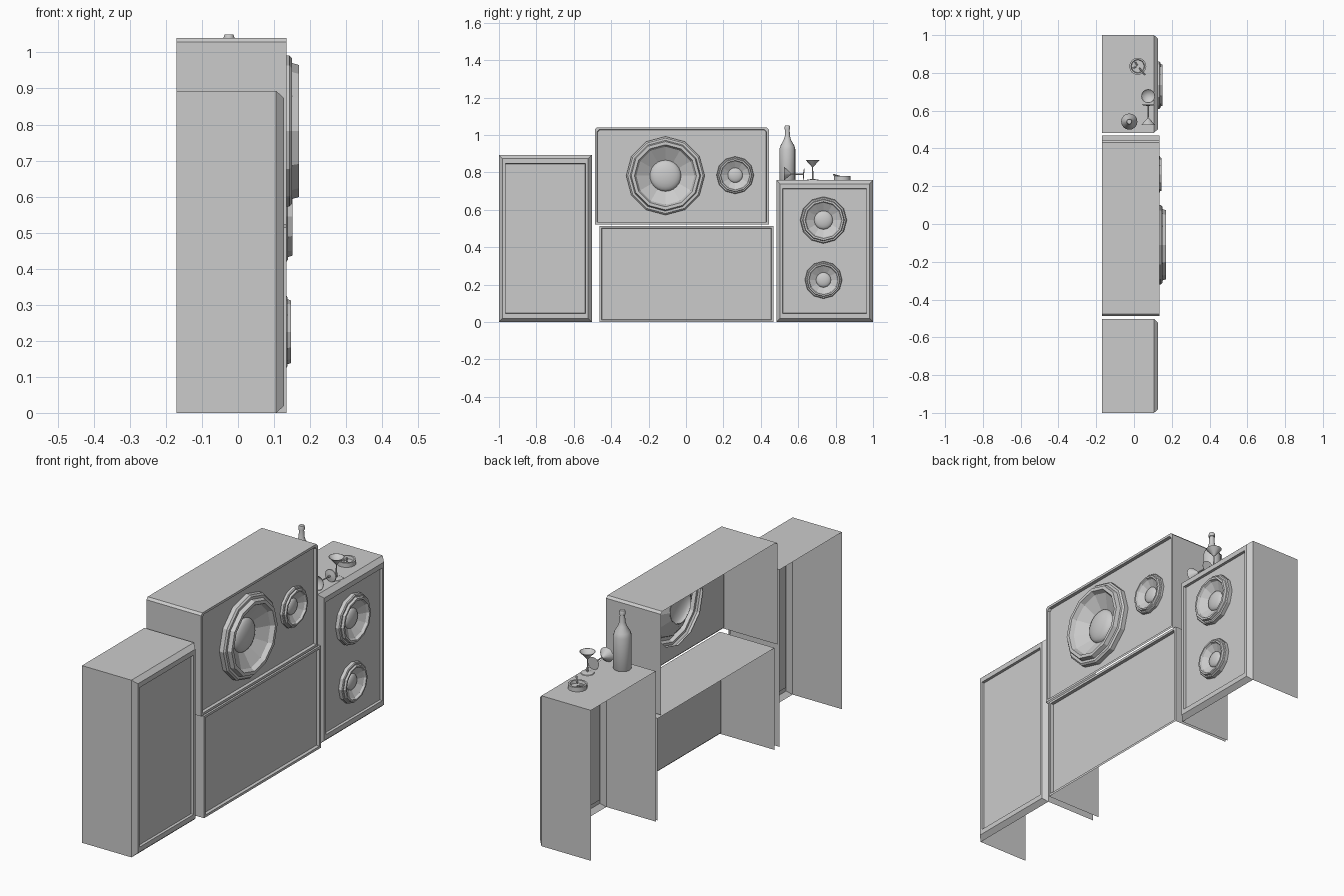
import bpy, bmesh, math
from mathutils import Matrix, Vector

if "Cube" in bpy.data.objects:
    bpy.data.objects.remove(bpy.data.objects["Cube"])

BACK = -0.17
FACE_X = Matrix.Rotation(math.pi / 2, 4, 'Y')   # lathe axis z -> +x


def finish(bm, name, smooth=None):
    bmesh.ops.recalc_face_normals(bm, faces=bm.faces)
    me = bpy.data.meshes.new(name)
    bm.to_mesh(me)
    bm.free()
    ob = bpy.data.objects.new(name, me)
    bpy.context.collection.objects.link(ob)
    if smooth:
        bpy.ops.object.select_all(action='DESELECT')
        ob.select_set(True)
        bpy.context.view_layer.objects.active = ob
        bpy.ops.object.shade_smooth_by_angle(angle=math.radians(smooth))
    return ob


def lathe(name, profile, n, matrix, smooth=None):
    """Revolve (radius, height) points around local z."""
    bm = bmesh.new()
    rings = []
    for r, h in profile:
        k = n if r > 1e-6 else 1
        rings.append([bm.verts.new(matrix @ Vector((r * math.cos(2 * math.pi * i / n),
                                                    r * math.sin(2 * math.pi * i / n), h)))
                      for i in range(k)])
    for a, b in zip(rings, rings[1:]):
        for i in range(n):
            j = (i + 1) % n
            q = [a[i % len(a)], a[j % len(a)], b[j % len(b)], b[i % len(b)]]
            bm.faces.new(list(dict.fromkeys(q)))
    return finish(bm, name, smooth)


def cabinet(name, y0, y1, z0, z1, steps, cut=0.0, holes=()):
    """Shell open at the back and bottom; steps are (x, inset y, inset z)."""
    bm = bmesh.new()
    loops = []
    for x, iy, iz in steps:
        a, b, c, d = y0 + iy, y1 - iy, z0 + iz, z1 - iz
        pts = [(a, c), (b, c)]
        pts += [(b, d - cut), (b - cut, d), (a + cut, d), (a, d - cut)] if cut else [(b, d), (a, d)]
        loops.append([bm.verts.new((x, y, z)) for y, z in pts])
    for s, (p, q) in enumerate(zip(loops, loops[1:])):
        for i in range(len(p)):
            if s == 0 and i == 0:      # no floor
                continue
            j = (i + 1) % len(p)
            bm.faces.new((p[i], p[j], q[j], q[i]))
    # front panel with speaker openings
    last = loops[-1]
    if not holes:
        bm.faces.new(last)
    else:
        edges = [bm.edges.get((last[i], last[(i + 1) % len(last)])) for i in range(len(last))]
        for y, z, r in holes:
            ring = [bm.verts.new((steps[-1][0], y + r * math.sin(t * math.pi / 6),
                                  z + r * math.cos(t * math.pi / 6))) for t in range(12)]
            edges += [bm.edges.new((ring[i], ring[(i + 1) % 12])) for i in range(12)]
        bmesh.ops.triangle_fill(bm, use_beauty=True, use_dissolve=False, edges=edges)
    return finish(bm, name)


def speaker(name, y, z, r, x, panel):
    m = Matrix.Translation((x, y, z)) @ FACE_X @ Matrix.Scale(r, 4)
    back = (panel - x) / r
    lathe(name + "_rim", [(1, back), (1, 0.03), (0.96, 0.065), (0.9, 0.065), (0.87, 0.16),
                          (0.79, 0.16), (0.74, 0.06), (0.39, -0.14)], 12, m)
    dome = [(0.4 * math.cos(a), -0.14 + 0.15 * math.sin(a))
            for a in [i * math.pi / 12 for i in range(6)]] + [(0, 0.01)]
    lathe(name + "_dome", dome, 24, m, 40)


# cabinets
tall = [(BACK, 0, 0), (0.106, 0, 0), (0.128, 0.02, 0.02), (0.128, 0.034, 0.045), (0.116, 0.036, 0.047)]
slab = [(BACK, 0, 0), (0.135, 0, 0), (0.135, 0.012, 0.012), (0.12, 0.014, 0.014)]
woofer, tweeter = (-0.11, 0.782, 0.21), (0.263, 0.785, 0.1)
mid, low = (0.735, 0.545, 0.125), (0.735, 0.225, 0.1)


def holes(*sp):
    return [(y, z, r * 0.93) for y, z, r in sp]


cabinet("left_cabinet", -1, -0.503, 0, 0.893, tall)
cabinet("lower_cabinet", -0.463, 0.468, 0, 0.514, slab)
cabinet("upper_cabinet", -0.487, 0.443, 0.522, 1.04, slab, 0.011, holes(woofer, tweeter))
cabinet("right_cabinet", 0.483, 1, 0, 0.758, tall, 0, holes(mid, low))

# speakers
speaker("woofer", *woofer, 0.136, 0.12)
speaker("tweeter", *tweeter, 0.13, 0.12)
speaker("mid_speaker", *mid, 0.131, 0.116)
speaker("low_speaker", *low, 0.131, 0.116)

# bottle
TOP = 0.758
lathe("bottle", [(0, 0), (0.041, 0), (0.043, 0.004), (0.043, 0.165), (0.037, 0.185), (0.02, 0.215),
                 (0.014, 0.235), (0.012, 0.27), (0.015, 0.272), (0.015, 0.284), (0.012, 0.292), (0, 0.292)],
      16, Matrix.Translation((-0.025, 0.542, TOP)), 40)

# cocktail glasses, one upright and one lying on its side
glass = [(0, 0), (0.032, 0), (0.03, 0.003), (0.004, 0.007), (0.003, 0.07),
         (0.037, 0.108), (0.035, 0.108), (0, 0.074)]
lathe("standing_glass", glass, 16, Matrix.Translation((0.075, 0.677, TOP)), 40)
lathe("lying_glass", glass, 16, Matrix.Translation((0.075, 0.632, TOP + 0.031))
      @ Matrix.Rotation(math.radians(88), 4, 'X'), 40)

# ashtray with cigarettes
tray = Vector((0.02, 0.835, TOP))
lathe("ashtray", [(0, 0), (0.045, 0), (0.045, 0.022), (0.036, 0.022), (0.033, 0.008), (0, 0.008)],
      16, Matrix.Translation(tray), 40)
for i, (ang, dist, length, tilt) in enumerate([(-50, 0.012, 0.05, 78), (120, 0.005, 0.022, 85), (200, 0.008, 0.02, 85)]):
    m = (Matrix.Translation(tray + Vector((0, 0, 0.012 if i else 0.017))) @ Matrix.Rotation(math.radians(ang), 4, 'Z')
         @ Matrix.Rotation(math.radians(tilt), 4, 'Y') @ Matrix.Translation((0, 0, dist)))
    lathe(f"cigarette_{i}", [(0, 0), (0.004, 0), (0.004, length), (0, length)], 8, m, 40)
